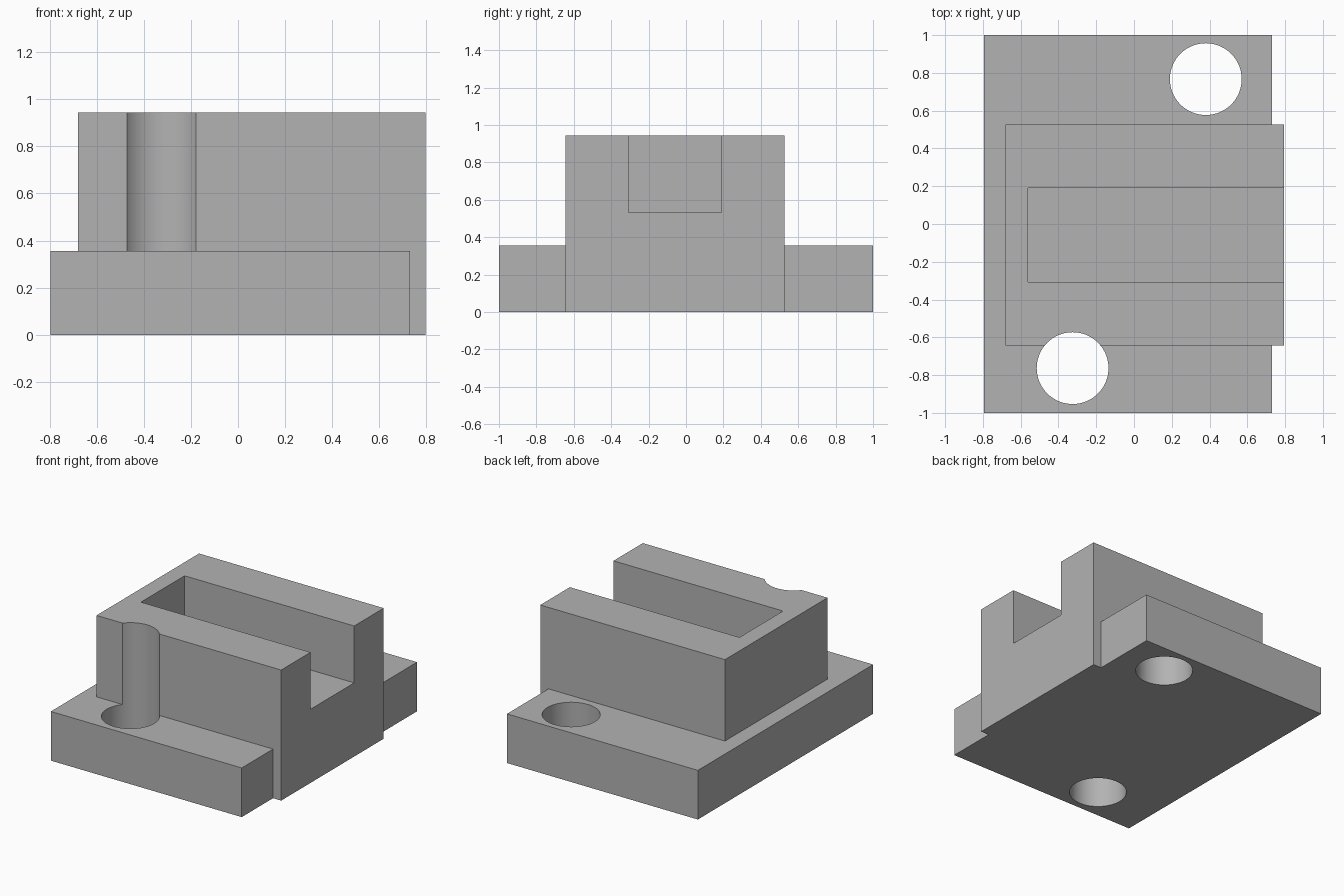
import bpy
import math

cube = bpy.data.objects.get("Cube")
if cube:
    bpy.data.objects.remove(cube, do_unlink=True)

grey = bpy.data.materials.new("plain grey")
grey.use_nodes = True
colour = (0.45, 0.45, 0.45, 1)
grey.diffuse_color = colour
grey.node_tree.nodes["Principled BSDF"].inputs["Base Color"].default_value = colour


def box(name, low, high):
    """Box between two opposite corners."""
    middle = [(a + b) / 2 for a, b in zip(low, high)]
    bpy.ops.mesh.primitive_cube_add(size=1, location=middle)
    ob = bpy.context.object
    ob.name = name
    ob.scale = [b - a for a, b in zip(low, high)]
    bpy.ops.object.transform_apply(location=True, rotation=False, scale=True)
    ob.data.materials.append(grey)
    return ob


def drill(name, x, y, radius):
    """Vertical cylinder taller than the whole part."""
    bpy.ops.mesh.primitive_cylinder_add(vertices=96, radius=radius, depth=3,
                                        location=(x, y, 0.5))
    ob = bpy.context.object
    ob.name = name
    ob.data.materials.append(grey)
    return ob


def combine(target, tool, operation):
    """Apply a boolean and remove the tool."""
    mod = target.modifiers.new(tool.name, 'BOOLEAN')
    mod.operation = operation
    mod.solver = 'EXACT'
    mod.object = tool
    bpy.context.view_layer.objects.active = target
    bpy.ops.object.modifier_apply(modifier=mod.name)
    bpy.data.objects.remove(tool, do_unlink=True)


# Base plate with the raised block standing through it
body = box("slotted_block", (-0.795, -1, 0), (0.73, 1, 0.355))
combine(body, box("raised_block", (-0.68, -0.643, 0), (0.795, 0.527, 0.943)), 'UNION')

# Slot open at the top and at the left end
combine(body, box("slot", (-0.56, -0.308, 0.532), (1, 0.19, 1.2)), 'DIFFERENCE')

# Two through holes; the front one also bites into the raised block
for name, x, y in (("front_hole", -0.325, -0.763), ("back_hole", 0.38, 0.767)):
    combine(body, drill(name, x, y, 0.19), 'DIFFERENCE')

# Smooth hole walls, sharp edges elsewhere
bpy.ops.object.select_all(action='DESELECT')
body.select_set(True)
bpy.context.view_layer.objects.active = body
bpy.ops.object.shade_smooth_by_angle(angle=math.radians(30))
